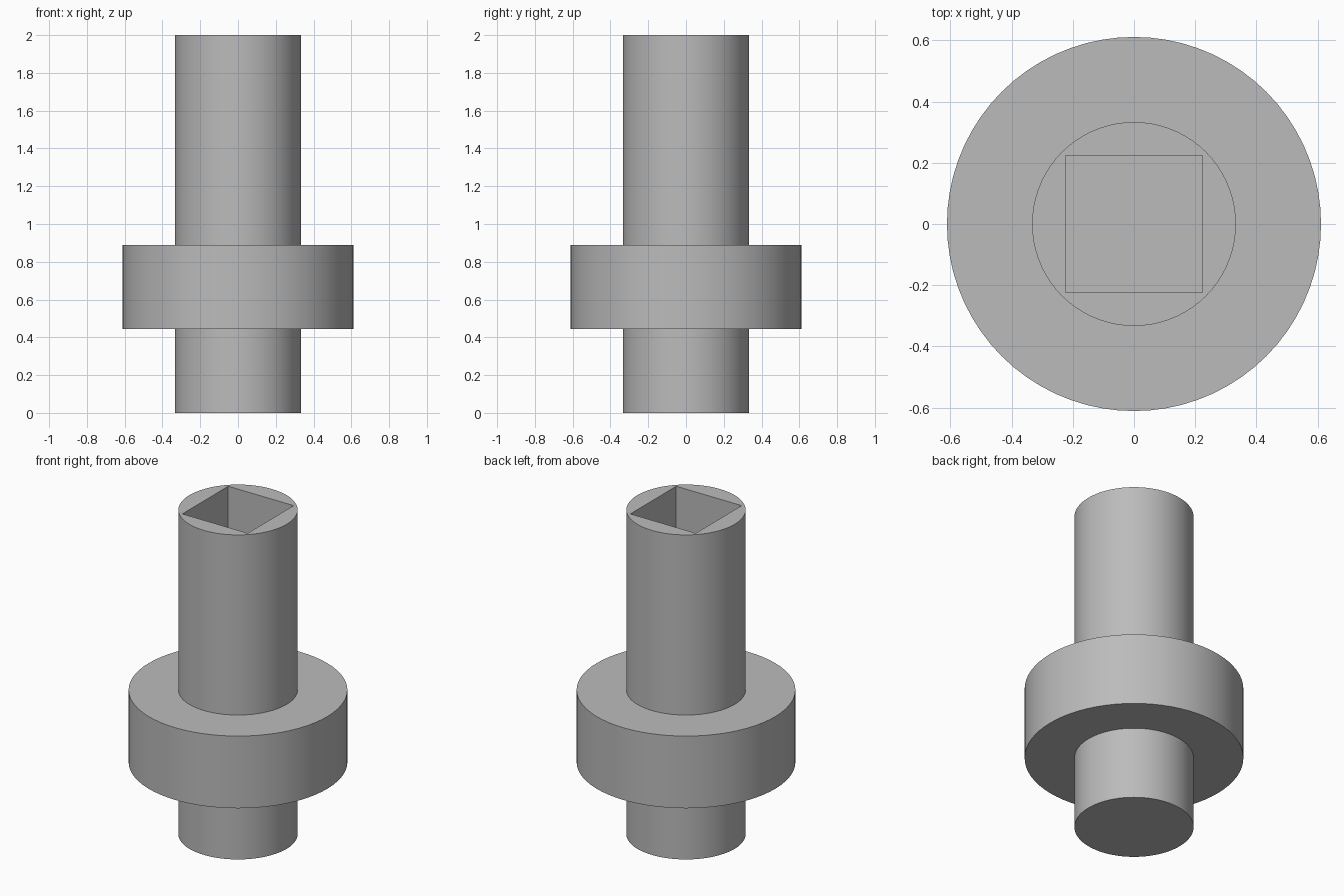
import bpy, bmesh, math
from mathutils import Matrix

cube = bpy.data.objects.get("Cube")
if cube:
    bpy.data.objects.remove(cube, do_unlink=True)

SIDES = 72
SHAFT_R, COLLAR_R = 0.333, 0.611
COLLAR_LOW, COLLAR_TOP, HEIGHT = 0.445, 0.89, 2.0
SOCKET, SOCKET_DEPTH = 0.446, 1.11

grey = bpy.data.materials.new("plain grey")
grey.use_nodes = True
grey.diffuse_color = (0.5, 0.5, 0.5, 1)
grey.node_tree.nodes["Principled BSDF"].inputs["Base Color"].default_value = grey.diffuse_color


def make_object(name, bm):
    mesh = bpy.data.meshes.new(name)
    bm.to_mesh(mesh)
    bm.free()
    mesh.materials.append(grey)
    obj = bpy.data.objects.new(name, mesh)
    bpy.context.collection.objects.link(obj)
    return obj


# Turned body: closed bottom, stepped collar, long upper shaft
bm = bmesh.new()
profile = [(0, 0), (SHAFT_R, 0), (SHAFT_R, COLLAR_LOW), (COLLAR_R, COLLAR_LOW),
           (COLLAR_R, COLLAR_TOP), (SHAFT_R, COLLAR_TOP), (SHAFT_R, HEIGHT), (0, HEIGHT)]
verts = [bm.verts.new((r, 0, z)) for r, z in profile]
edges = [bm.edges.new(pair) for pair in zip(verts, verts[1:])]
bmesh.ops.spin(bm, geom=verts + edges, cent=(0, 0, 0), axis=(0, 0, 1),
               angle=math.tau, steps=SIDES, use_merge=True)
bmesh.ops.remove_doubles(bm, verts=bm.verts, dist=0.0001)
bmesh.ops.recalc_face_normals(bm, faces=bm.faces)
body = make_object("collared_shaft", bm)

# Square socket cutter, open at the top
bm = bmesh.new()
over = 0.1
bmesh.ops.create_cube(bm, size=1, matrix=Matrix.Translation(
    (0, 0, HEIGHT + (over - SOCKET_DEPTH) / 2)) @ Matrix.Diagonal(
    (SOCKET, SOCKET, SOCKET_DEPTH + over, 1)))
cutter = make_object("socket_cutter", bm)
cutter.hide_render = True
cutter.hide_viewport = True
cutter.display_type = 'WIRE'

cut = body.modifiers.new("square socket", 'BOOLEAN')
cut.operation = 'DIFFERENCE'
cut.solver = 'EXACT'
cut.object = cutter

# Rounded shading with crisp rims
bpy.ops.object.select_all(action='DESELECT')
body.select_set(True)
bpy.context.view_layer.objects.active = body
bpy.ops.object.shade_smooth_by_angle(angle=math.radians(30))
